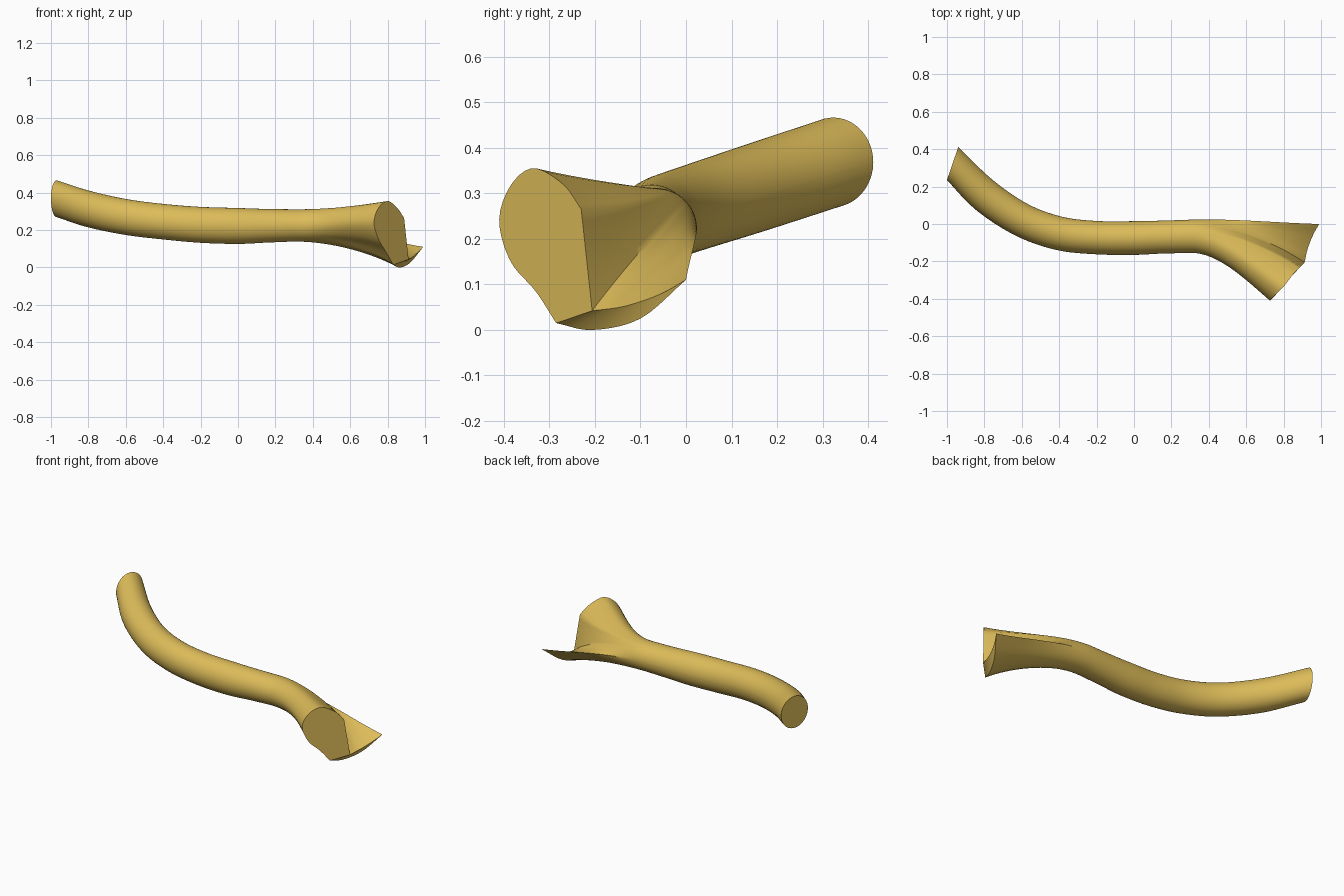
import bpy, bmesh, math
from mathutils import Vector

if "Cube" in bpy.data.objects:
    bpy.data.objects.remove(bpy.data.objects["Cube"])


def catmull(keys, t):
    """Smooth interpolation through tuples, t in 0..1."""
    n = len(keys) - 1
    i = min(int(t * n), n - 1)
    u = t * n - i
    b, c = Vector(keys[i]), Vector(keys[i + 1])
    a = Vector(keys[i - 1]) if i > 0 else 2 * b - c
    d = Vector(keys[i + 2]) if i + 2 <= n else 2 * c - b
    return 0.5 * (2 * b + (c - a) * u + (2 * a - 5 * b + 4 * c - d) * u * u
                  + (3 * b - a - 3 * c + d) * u ** 3)


# Round arm: centre x, y, z, ring yaw, half width, half height
ARM = [(-0.97, 0.323, 0.368, 0.33, 0.093, 0.098),
       (-0.8, 0.155, 0.313, 0.50, 0.092, 0.098),
       (-0.6, 0.022, 0.27, 0.44, 0.09, 0.096),
       (-0.4, -0.05, 0.245, 0.22, 0.09, 0.095),
       (-0.2, -0.073, 0.228, 0.05, 0.089, 0.096),
       (0.0, -0.075, 0.222, 0.0, 0.09, 0.096),
       (0.15, -0.07, 0.223, 0.0, 0.088, 0.09),
       (0.3, -0.066, 0.225, 0.0, 0.089, 0.086)]

# Flared end outline: ring angle, end point x, y, z, arrival direction x, y, z
TIP = (0, 0.99, 0.0, 0.11, 0.7, -0.02, -0.12)
CORNER = (45, 0.912, -0.206, 0.042, 0.42, -0.3, -0.4)
CAP_EDGE = (68, 0.888, -0.23, 0.265, 0.5, -0.3, 0.0)
HEEL = (255, 0.83, -0.285, 0.015, 0.45, -0.25, -0.28)
ARCS = [
    ([TIP, (14, 0.957, -0.06, 0.077, 0.65, -0.08, -0.22),
      (30, 0.928, -0.135, 0.052, 0.55, -0.18, -0.32), CORNER], 15),
    ([CORNER, CAP_EDGE], 8),
    ([CAP_EDGE, (80, 0.85, -0.27, 0.32, 0.5, -0.32, 0.08),
      (100, 0.80, -0.335, 0.355, 0.5, -0.35, 0.08),
      (140, 0.75, -0.385, 0.317, 0.45, -0.35, 0.05),
      (180, 0.727, -0.41, 0.24, 0.4, -0.35, 0.0),
      (210, 0.752, -0.385, 0.15, 0.4, -0.35, -0.1),
      (232, 0.79, -0.33, 0.085, 0.42, -0.32, -0.18), HEEL], 30),
    ([HEEL, (278, 0.865, -0.205, 0.0, 0.5, -0.15, -0.25),
      (315, 0.92, -0.1, 0.025, 0.6, -0.05, -0.2),
      (360,) + TIP[1:]], 15),
]
outline = [catmull(keys, k / n) for keys, n in ARCS for k in range(n)]
N = len(outline)
rings = []

# Arm rings
for s in range(43):
    x, y, z, yaw, w, h = catmull(ARM, s / 42)
    ring = []
    for p in outline:
        a = math.radians(p[0])
        ring.append(Vector((x + w * math.cos(a) * math.sin(yaw),
                            y + w * math.cos(a) * math.cos(yaw),
                            z + h * math.sin(a))))
    rings.append(ring)

# Flare rings: each strand curves from the arm to the end outline
start = rings[-1]
for s in range(1, 25):
    t = s / 24
    h00, h10 = 2 * t**3 - 3 * t**2 + 1, t**3 - 2 * t**2 + t
    h01, h11 = 3 * t**2 - 2 * t**3, t**3 - t**2
    ring = []
    for p, q in zip(outline, start):
        end = Vector(p[1:4])
        pull = Vector((end.x - q.x, 0.02, 0.0))
        ring.append(h00 * q + h10 * pull + h01 * end + h11 * Vector(p[4:7]))
    rings.append(ring)

bm = bmesh.new()
grid = [[bm.verts.new(v) for v in ring] for ring in rings]
for a, b in zip(grid, grid[1:]):
    for j in range(N):
        k = (j + 1) % N
        bm.faces.new((a[j], a[k], b[k], b[j]))

# Flat round end, flat cut end and thin lip end
bm.faces.new(list(reversed(grid[0])))
last = grid[-1]
heel = 15 + 8 + 30
bm.faces.new(last[15:heel + 1])
for j in range(15):
    quad = [last[j], last[j + 1], last[N - j - 1], last[(N - j) % N]]
    bm.faces.new(list(dict.fromkeys(quad)))
bmesh.ops.recalc_face_normals(bm, faces=bm.faces)

mesh = bpy.data.meshes.new("curved_arm")
bm.to_mesh(mesh)
bm.free()
arm = bpy.data.objects.new("curved_arm", mesh)
bpy.context.collection.objects.link(arm)

# Golden finish
mat = bpy.data.materials.new("gold")
mat.diffuse_color = (0.72, 0.5, 0.1, 1)
mat.use_nodes = True
mat.node_tree.nodes["Principled BSDF"].inputs["Base Color"].default_value = mat.diffuse_color
mesh.materials.append(mat)

bpy.context.view_layer.objects.active = arm
arm.select_set(True)
bpy.ops.object.shade_smooth_by_angle(angle=math.radians(35))
